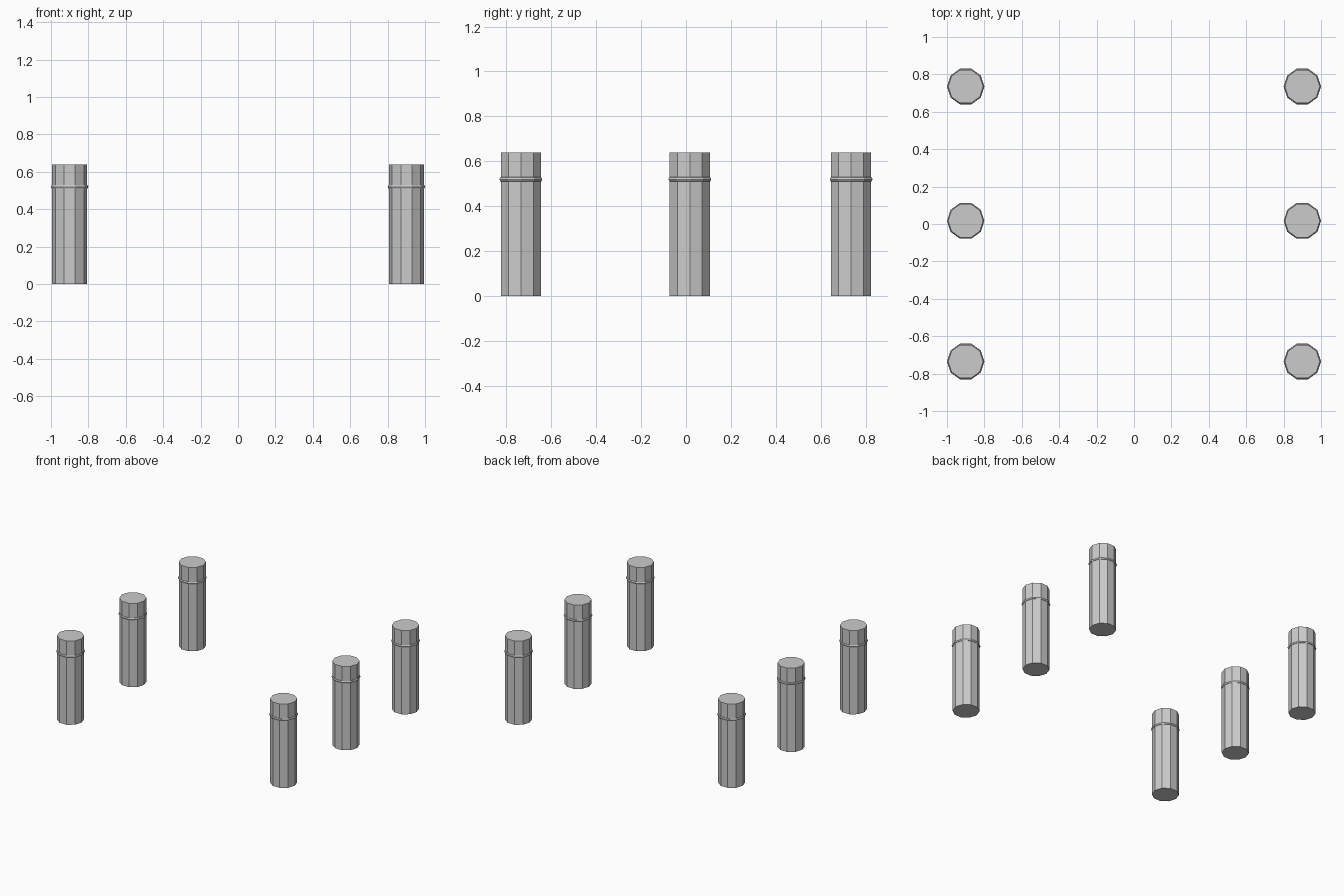
import bpy
from math import pi

if "Cube" in bpy.data.objects:
    bpy.data.objects.remove(bpy.data.objects["Cube"])

SIDES = 10
POST_R, POST_H = 0.094, 0.64
BAND_R, BAND_T, BAND_Z = 0.088, 0.012, 0.52


def post(x, y, name):
    # ten-sided bollard shaft; Blender puts the first vertex on +y, so turn it to +x
    bpy.ops.mesh.primitive_cylinder_add(vertices=SIDES, radius=POST_R, depth=POST_H,
                                        location=(x, y, POST_H / 2),
                                        rotation=(0, 0, pi / 2))
    bpy.context.object.name = name + "_post"
    # thin rounded band near the top
    bpy.ops.mesh.primitive_torus_add(major_segments=SIDES, minor_segments=8,
                                     major_radius=BAND_R, minor_radius=BAND_T,
                                     location=(x, y, BAND_Z))
    bpy.context.object.name = name + "_band"


# two rows of three posts, middle ones slightly behind centre
for side, x in (("left", -0.9), ("right", 0.9)):
    for row, y in (("front", -0.735), ("middle", 0.017), ("back", 0.735)):
        post(x, y, f"{row}_{side}")
